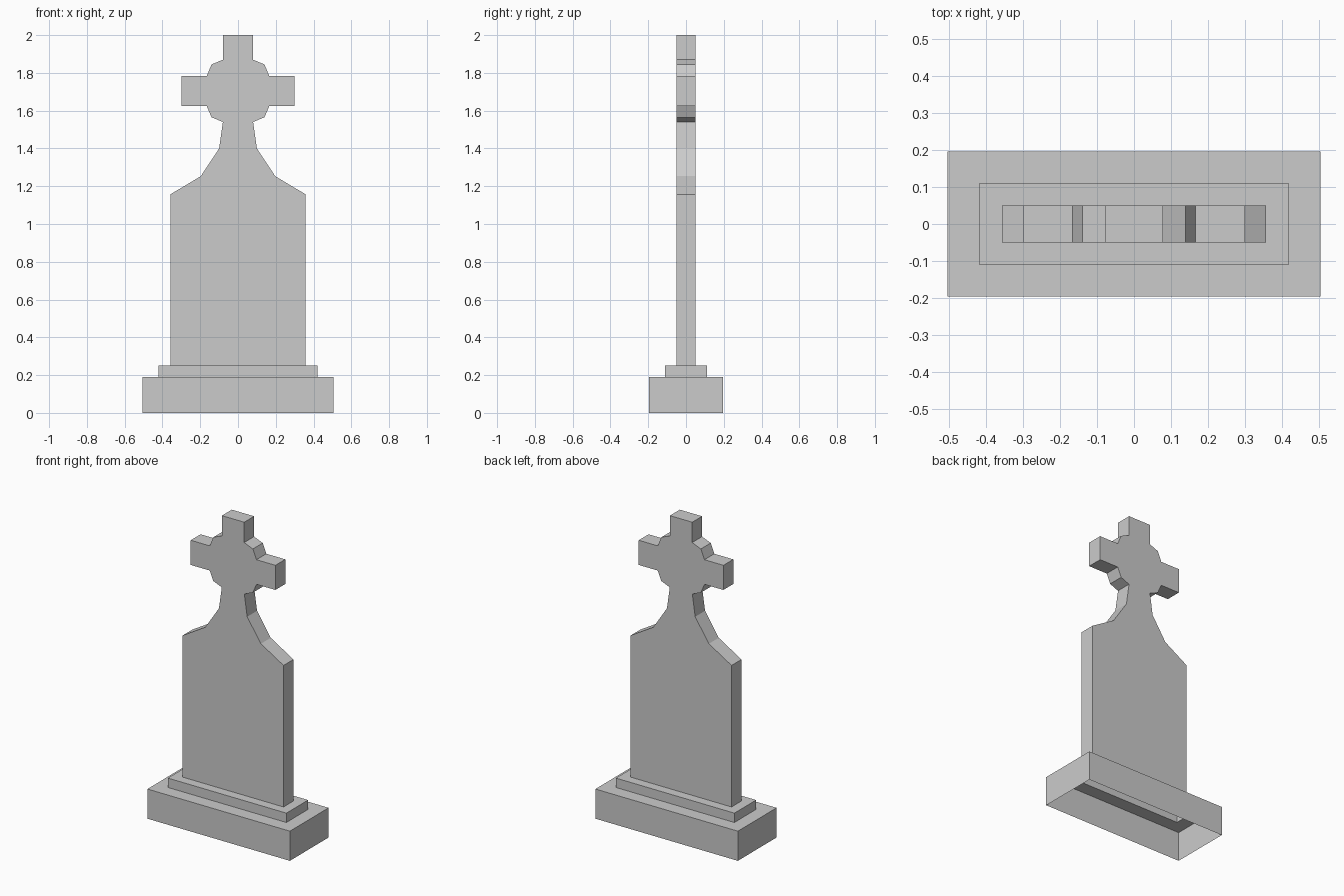
import bpy, bmesh

if "Cube" in bpy.data.objects:
    bpy.data.objects.remove(bpy.data.objects["Cube"])


def finish(bm, name):
    bmesh.ops.recalc_face_normals(bm, faces=bm.faces)
    mesh = bpy.data.meshes.new(name)
    bm.to_mesh(mesh)
    bm.free()
    obj = bpy.data.objects.new(name, mesh)
    bpy.context.collection.objects.link(obj)
    return obj


# Stepped plinth: hollow shell, open underneath, made of stacked rectangular loops
bm = bmesh.new()
steps = [(0.505, 0.196, 0.0), (0.505, 0.196, 0.19), (0.42, 0.11, 0.19),
         (0.42, 0.11, 0.25), (0.358, 0.05, 0.25)]
loops = [[bm.verts.new((sx * x, sy * y, z))
          for sx, sy in ((-1, -1), (1, -1), (1, 1), (-1, 1))]
         for x, y, z in steps]
for low, high in zip(loops, loops[1:]):
    for i in range(4):
        j = (i + 1) % 4
        bm.faces.new((low[i], low[j], high[j], high[i]))
finish(bm, "stepped_plinth")

# Headstone with ringed cross: half outline, mirrored and extruded in depth
half = [(0.358, 0.25), (0.358, 1.157), (0.197, 1.253), (0.10, 1.40),
        (0.08, 1.54), (0.14, 1.565), (0.166, 1.625), (0.30, 1.625),
        (0.30, 1.783), (0.166, 1.783), (0.14, 1.845), (0.079, 1.87),
        (0.079, 2.0)]
outline = half + [(-x, z) for x, z in reversed(half)]
bm = bmesh.new()
front = [bm.verts.new((x, -0.05, z)) for x, z in outline]
back = [bm.verts.new((x, 0.05, z)) for x, z in outline]
bm.faces.new(front)
bm.faces.new(back[::-1])
for i in range(len(outline) - 1):  # the foot stays open onto the plinth
    bm.faces.new((front[i], back[i], back[i + 1], front[i + 1]))
finish(bm, "cross_headstone")
